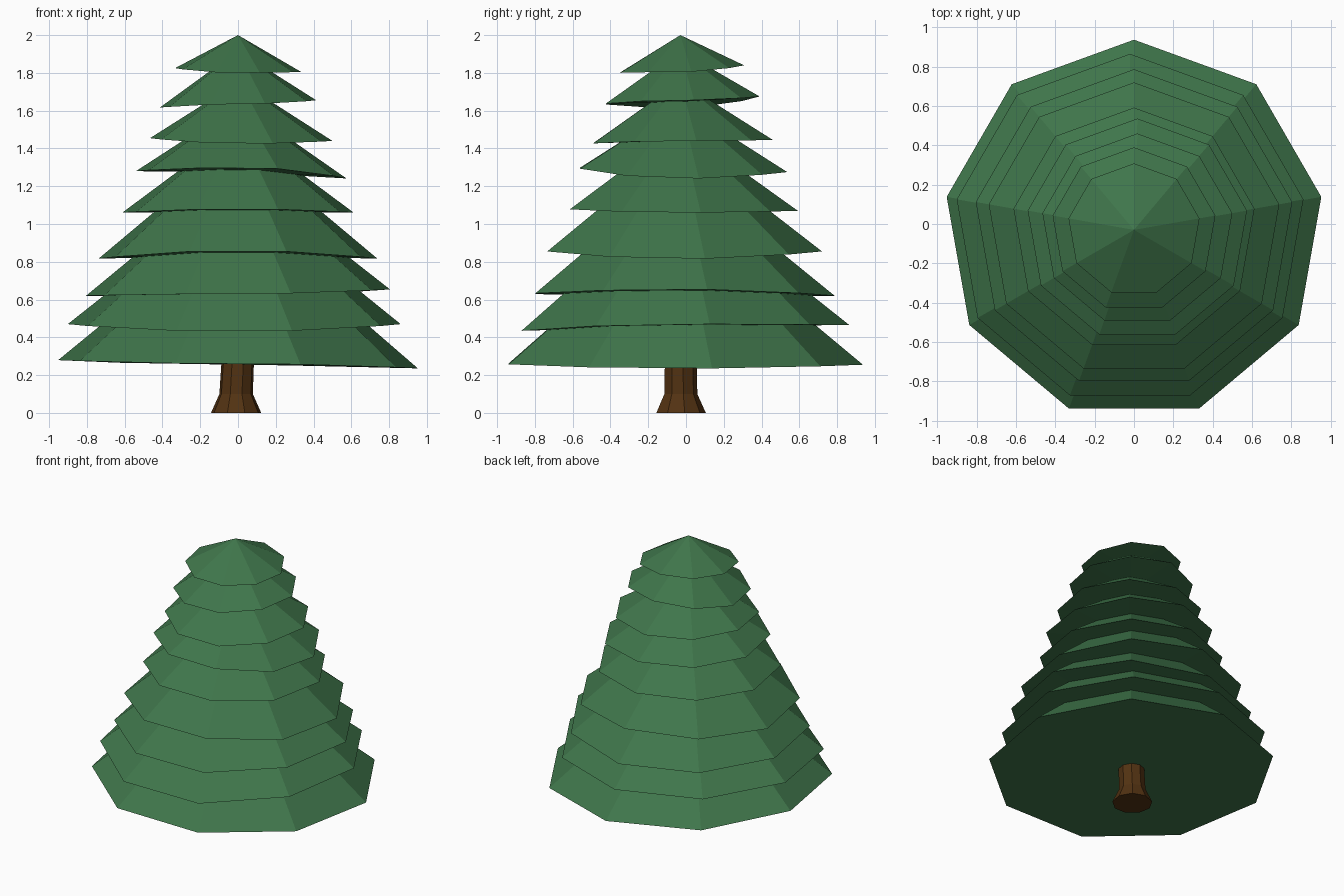
import bpy
import bmesh
from math import sin, cos, radians

if "Cube" in bpy.data.objects:
    bpy.data.objects.remove(bpy.data.objects["Cube"], do_unlink=True)

SIDES = 9
CENTRE_Y = -0.03


def make_material(name, colour):
    mat = bpy.data.materials.new(name)
    mat.use_nodes = True
    mat.diffuse_color = colour
    mat.node_tree.nodes["Principled BSDF"].inputs["Base Color"].default_value = colour
    return mat


def build(name, bm, mat):
    bmesh.ops.recalc_face_normals(bm, faces=bm.faces)
    mesh = bpy.data.meshes.new(name)
    bm.to_mesh(mesh)
    bm.free()
    mesh.materials.append(mat)
    obj = bpy.data.objects.new(name, mesh)
    bpy.context.collection.objects.link(obj)
    return obj


def directions():
    angles = [radians(90 + i * 360 / SIDES) for i in range(SIDES)]
    return [(cos(a), sin(a)) for a in angles]


def bough_tier(name, radius, shift, left, right, front, back, slope, mat):
    """Closed cone whose rim height varies between the four given sides."""
    bm = bmesh.new()
    rim = []
    for c, s in directions():
        side = right if c > 0 else left
        end = back if s > 0 else front
        z = c * c * side + s * s * end
        rim.append(bm.verts.new((shift + radius * c, CENTRE_Y + radius * s, z)))
    mean = (left + right + front + back) / 4
    tip = bm.verts.new((shift * 0.5, CENTRE_Y, mean + slope * radius))
    base = bm.verts.new((shift, CENTRE_Y, mean))
    for a, b in zip(rim, rim[1:] + rim[:1]):
        bm.faces.new((a, b, tip))
        bm.faces.new((b, a, base))
    return build(name, bm, mat)


def flared_trunk(name, rings, mat):
    """Loft of rings given as (x, radius, z)."""
    bm = bmesh.new()
    loops = [[bm.verts.new((x + r * c, CENTRE_Y + r * s, z)) for c, s in directions()]
             for x, r, z in rings]
    for low, high in zip(loops, loops[1:]):
        for i in range(SIDES):
            j = (i + 1) % SIDES
            bm.faces.new((low[i], low[j], high[j], high[i]))
    bm.faces.new(loops[0])
    bm.faces.new(loops[-1])
    return build(name, bm, mat)


green = make_material("needle green", (0.05, 0.18, 0.07, 1))
brown = make_material("bark brown", (0.085, 0.032, 0.006, 1))

# Trunk with a flared foot
flared_trunk("trunk", [(-0.01, 0.135, 0), (-0.01, 0.09, 0.1), (0.005, 0.085, 0.4)], brown)

# Bough tiers, bottom to top: radius, sideways shift, rim heights on the
# image-left, image-right, front and back, then steepness
tiers = [
    (0.967, 0, 0.28, 0.235, 0.26, 0.255, 0.83),
    (0.895, -0.02, 0.47, 0.47, 0.43, 0.465, 0.8),
    (0.817, 0, 0.62, 0.655, 0.63, 0.62, 0.8),
    (0.75, 0, 0.815, 0.815, 0.86, 0.855, 0.8),
    (0.622, 0, 1.06, 1.06, 1.08, 1.07, 0.72),
    (0.566, 0.017, 1.28, 1.24, 1.3, 1.275, 0.64),
    (0.49, 0.017, 1.455, 1.44, 1.425, 1.445, 0.64),
    (0.42, 0, 1.615, 1.655, 1.635, 1.675, 0.65),
    (0.338, 0, 1.825, 1.805, 1.8, 1.84, 0.54),
]
for number, row in enumerate(tiers, 1):
    bough_tier(f"bough_tier_{number}", *row, green)
